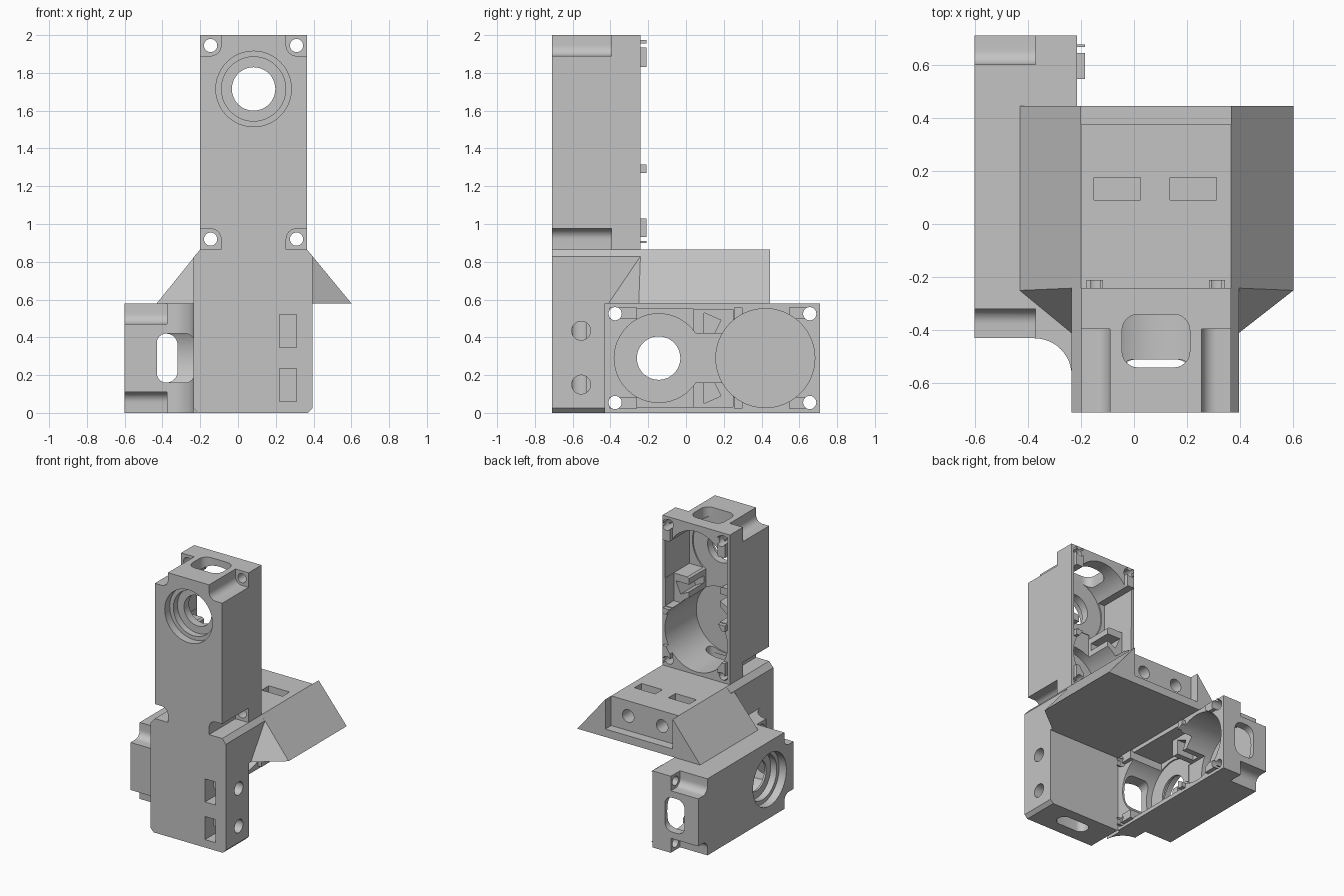
import bpy, bmesh, math
from mathutils import Matrix, Vector

if "Cube" in bpy.data.objects:
    bpy.data.objects.remove(bpy.data.objects["Cube"])

grey = bpy.data.materials.new("plain_grey")
grey.diffuse_color = (0.55, 0.55, 0.55, 1)
grey.use_nodes = True
grey.node_tree.nodes["Principled BSDF"].inputs["Base Color"].default_value = grey.diffuse_color


def frame(a, b, c, o=(0, 0, 0)):
    """Matrix whose columns are three axes and an origin."""
    m = Matrix((a, b, c)).transposed().to_4x4()
    m.translation = Vector(o)
    return m


X, Y, Z = (1, 0, 0), (0, 1, 0), (0, 0, 1)
PLAN = frame(X, Y, Z)             # profile (x, y), swept along z
FRONT = frame(X, Z, (0, -1, 0))   # profile (x, z), swept along -y
SIDE = frame(Y, Z, X)             # profile (y, z), swept along x


def finish(name, bm):
    bmesh.ops.recalc_face_normals(bm, faces=bm.faces)
    me = bpy.data.meshes.new(name)
    bm.to_mesh(me)
    bm.free()
    me.materials.append(grey)
    ob = bpy.data.objects.new(name, me)
    bpy.context.collection.objects.link(ob)
    return ob


def prism(name, pts, d0, d1, m):
    """Sweep a flat profile from depth d0 to d1 in frame m."""
    bm = bmesh.new()
    lo = [bm.verts.new(m @ Vector((p[0], p[1], d0))) for p in pts]
    hi = [bm.verts.new(m @ Vector((p[0], p[1], d1))) for p in pts]
    bm.faces.new(lo)
    bm.faces.new(hi)
    n = len(pts)
    for i in range(n):
        j = (i + 1) % n
        bm.faces.new((lo[i], lo[j], hi[j], hi[i]))
    return finish(name, bm)


def rect(a0, a1, b0, b1):
    return [(a0, b0), (a1, b0), (a1, b1), (a0, b1)]


def arc(ca, cb, r, t0, t1, n):
    return [(ca + r * math.cos(math.radians(t0 + (t1 - t0) * i / n)),
             cb + r * math.sin(math.radians(t0 + (t1 - t0) * i / n))) for i in range(n + 1)]


def circle(ca, cb, r, n=48):
    return arc(ca, cb, r, 0, 360, n)[:-1]


def rounded(a0, a1, b0, b1, r):
    return (arc(a1 - r, b1 - r, r, 0, 90, 6) + arc(a0 + r, b1 - r, r, 90, 180, 6)
            + arc(a0 + r, b0 + r, r, 180, 270, 6) + arc(a1 - r, b0 + r, r, 270, 360, 6))


def combine(target, tool, op):
    tool.hide_render = True
    mod = target.modifiers.new("bool", 'BOOLEAN')
    mod.operation, mod.solver, mod.object = op, 'EXACT', tool
    bpy.context.view_layer.objects.active = target
    bpy.ops.object.modifier_apply(modifier=mod.name)
    bpy.data.objects.remove(tool, do_unlink=True)


def cut(target, pts, d0, d1, m):
    combine(target, prism("cutter", pts, d0, d1, m), 'DIFFERENCE')


def housing(name, m, L, V, D, gear_d, motor_d):
    """Gear housing: u runs along it, v across, depth w from the open face."""
    ob = prism(name, rect(0, L, -V, V), 0, D, m)
    gu, mu, sv = 0.285, 0.85, V - 0.055
    # locating tabs on the rim
    for s in (-1, 1):
        for u0, u1 in ((0.025, 0.17), (0.685, 0.73), (L - 0.165, L - 0.035)):
            v = sorted((s * (V - 0.083), s * (V - 0.022)))
            combine(ob, prism("tab", rect(u0, u1, *v), -0.03, 0.02, m), 'UNION')
    # gear chamber, shallow middle recess and motor pocket
    cut(ob, circle(gu, 0, 0.235), -0.06, gear_d, m)
    cut(ob, rect(0.17, 0.47, -0.26, 0.26), -0.05, gear_d - 0.01, m)
    cut(ob, rect(0.46, 0.68, -0.258, 0.258), -0.055, 0.1, m)
    cut(ob, circle(mu, 0, 0.262, 64), -0.07, motor_d, m)
    # passage between the chambers, pinched in the middle
    cut(ob, rect(0.45, 0.65, -0.13, 0.13), 0.09, gear_d + 0.005, m)
    for s in (-1, 1):
        cut(ob, [(0.525, s * 0.1), (0.565, s * 0.1), (0.615, s * 0.2), (0.525, s * 0.24)],
            0.08, gear_d - 0.02, m)
    # stepped shaft hole
    cut(ob, circle(gu, 0, 0.115), 0.1, D + 0.1, m)
    cut(ob, circle(gu, 0, 0.17), D - 0.11, D + 0.11, m)
    cut(ob, circle(gu, 0, 0.2), D - 0.06, D + 0.12, m)
    # corner notches and screw holes
    for su, cu in ((1, 0.055), (-1, L - 0.055)):
        for s in (-1, 1):
            shape = [(-0.1, -0.1), (0.055, -0.1)] + arc(0, 0, 0.055, 0, 90, 8) + [(-0.1, 0.055)]
            cut(ob, [(cu + su * a, s * (sv - b)) for a, b in shape], 0.155, D + 0.1, m)
            cut(ob, circle(cu, s * sv, 0.035, 24), -0.1, 0.3, m)
    return ob


# upright housing, open to the back
UP = frame((0, 0, -1), X, (0, -1, 0), (0.0825, -0.24, 2.0))
upright = housing("upright_housing", UP, 1.135, 0.2825, 0.47, 0.30, 0.375)
cut(upright, rounded(-0.045, 0.21, -0.54, -0.34, 0.06), 1.85, 2.1, PLAN)
cut(upright, rounded(-0.045, 0.21, -0.605, -0.51, 0.04), 0.8, 0.98, PLAN)

# lying housing, open to the right
LIE = frame(Y, (0, 0, -1), (-1, 0, 0), (-0.215, -0.43, 0.29))
lying = housing("lying_housing", LIE, 1.14, 0.29, 0.385, 0.26, 0.32)
cut(lying, rounded(-0.43, -0.23, 0.16, 0.42, 0.05), 0.28, 0.5, FRONT)
cut(lying, rounded(-0.485, -0.32, 0.16, 0.42, 0.06), -0.8, -0.62, FRONT)

# front column with chamfered foot and sloped shoulders
column = prism("column", [(-0.21, 0), (0.37, 0), (0.395, 0.025), (0.395, 0.828), (0.365, 0.865),
                          (-0.2, 0.865), (-0.235, 0.825), (-0.235, 0.025)], 0.2, 0.71, FRONT)
cut(column, rect(-0.5, 0.6, -0.1, 0.58), 0.1, 0.43, FRONT)
cut(column, rounded(-0.045, 0.21, -0.62, -0.51, 0.05), -0.1, 1.0, PLAN)
for z in (0.15, 0.435):
    cut(column, circle(-0.555, z, 0.05, 32), 0.2, 0.5, SIDE)
    cut(column, rect(0.22, 0.31, z - 0.09, z + 0.085), 0.5, 0.8, FRONT)

# curved web joining the column to the lying housing
web = prism("joining_web", arc(-0.375, -0.57, 0.14, 0, 90, 12) + [(-0.235, -0.43)], 0, 0.58, PLAN)
cut(web, rounded(-0.43, -0.23, 0.16, 0.42, 0.05), 0.4, 0.6, FRONT)

# flared mounting block with sloped sides and angled front gussets
bm = bmesh.new()
for p in ((-0.43, -0.25, 0.58), (0.6, -0.25, 0.58), (-0.235, -0.41, 0.58), (0.395, -0.41, 0.58),
          (-0.43, 0.445, 0.58), (0.6, 0.445, 0.58), (-0.2, 0.445, 0.865), (0.365, 0.445, 0.865),
          (-0.2, -0.24, 0.865), (0.365, -0.24, 0.865)):
    bm.verts.new(p)
bmesh.ops.convex_hull(bm, input=bm.verts)
bmesh.ops.dissolve_limit(bm, angle_limit=0.01, verts=bm.verts, edges=bm.edges)
block = finish("mounting_block", bm)
cut(block, rect(-0.2, 0.365, 0.64, 0.95), -0.55, -0.375, FRONT)
for x in (-0.0625, 0.2225):
    cut(block, circle(x, 0.75, 0.048, 32), -0.5, 0.0, FRONT)
    cut(block, rect(x - 0.0875, x + 0.0875, 0.09, 0.175), 0.65, 0.95, PLAN)

# crisp edges with smooth bores
bpy.ops.object.select_all(action='DESELECT')
for ob in (upright, lying, column, web, block):
    ob.select_set(True)
    bpy.context.view_layer.objects.active = ob
bpy.ops.object.shade_smooth_by_angle(angle=math.radians(30))
